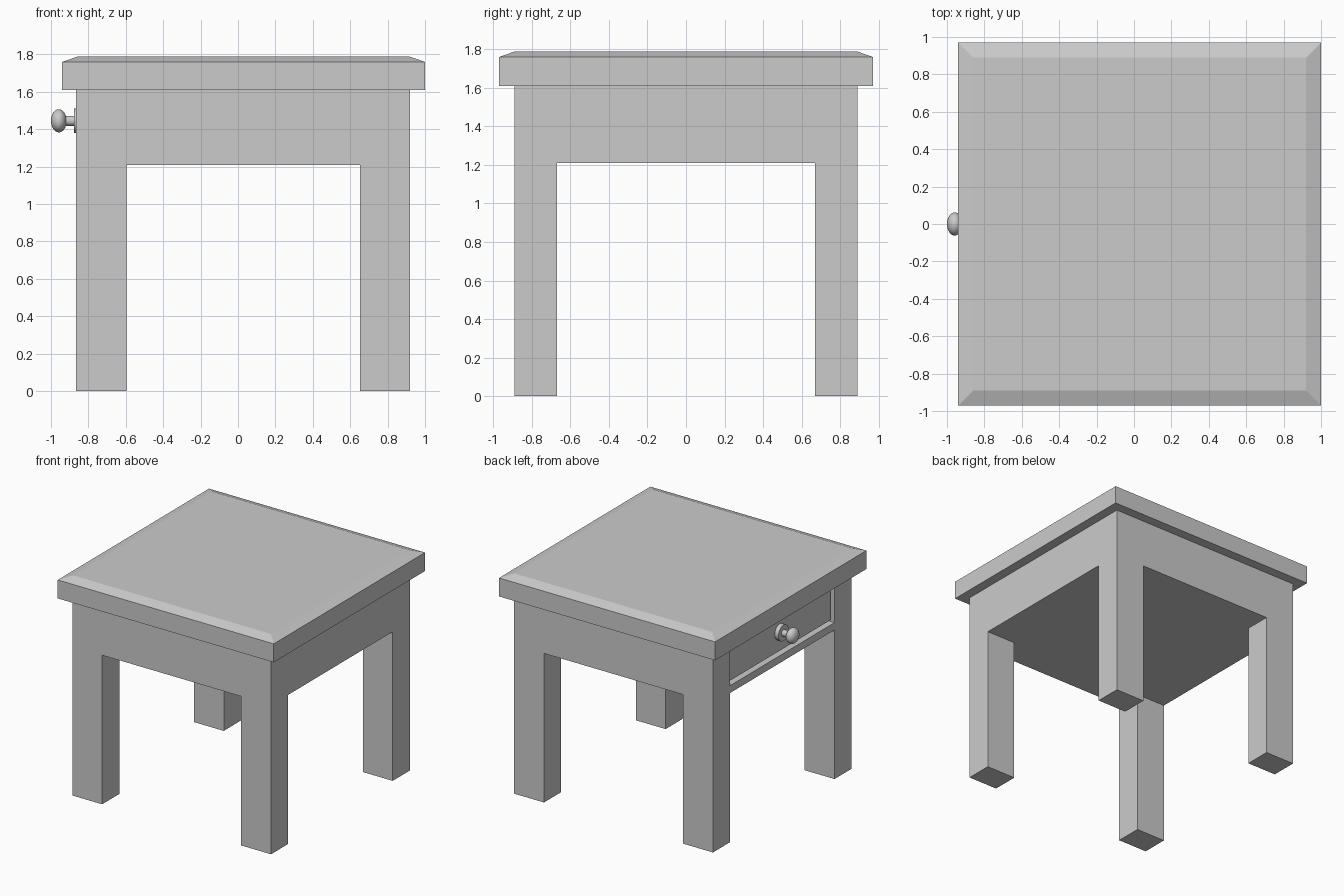
import bpy, bmesh, math
from mathutils import Vector

if "Cube" in bpy.data.objects:
    bpy.data.objects.remove(bpy.data.objects["Cube"])


def finish(bm, name):
    bmesh.ops.recalc_face_normals(bm, faces=bm.faces)
    mesh = bpy.data.meshes.new(name)
    bm.to_mesh(mesh)
    bm.free()
    ob = bpy.data.objects.new(name, mesh)
    bpy.context.collection.objects.link(ob)
    return ob


def box(name, lo, hi):
    bm = bmesh.new()
    bmesh.ops.create_cube(bm, size=1)
    for v in bm.verts:
        v.co = Vector([(a + b) / 2 + c * (b - a) for a, b, c in zip(lo, hi, v.co)])
    return bm


# Frame: four legs, apron and drawer opening as one skin over filled grid cells
cuts = ([-.865, -.81, -.597, .652, .92],
        [-.89, -.67, .67, .89],
        [0, 1.21, 1.27, 1.61])


def filled(c):
    i, j, k = c
    if not (0 <= i < 4 and 0 <= j < 3 and 0 <= k < 3):
        return False
    if k == 0:
        return i != 2 and j != 1
    return not (k == 2 and i == 0 and j == 1)


bm = bmesh.new()
for cell in [(i, j, k) for i in range(4) for j in range(3) for k in range(3)]:
    if not filled(cell):
        continue
    for axis in range(3):
        for side in (0, 1):
            near = list(cell)
            near[axis] += 2 * side - 1
            if filled(near):
                continue
            u, w = [a for a in range(3) if a != axis]
            quad = []
            for du, dw in ((0, 0), (1, 0), (1, 1), (0, 1)):
                n = list(cell)
                n[axis] += side
                n[u] += du
                n[w] += dw
                quad.append(bm.verts.new([cuts[a][n[a]] for a in range(3)]))
            bm.faces.new(quad)
bmesh.ops.remove_doubles(bm, verts=bm.verts, dist=1e-4)
bmesh.ops.recalc_face_normals(bm, faces=bm.faces)
bmesh.ops.dissolve_limit(bm, angle_limit=.01, verts=bm.verts, edges=bm.edges)
finish(bm, "table_frame")

# Table top with a shallow sloped border
bm = box("", (-.94, -.97, 1.61), (1.0, .97, 1.76))
top = max(bm.faces, key=lambda f: f.calc_center_median().z)
bmesh.ops.inset_region(bm, faces=[top], thickness=.08, use_even_offset=True)
for v in top.verts:
    v.co.z = 1.788
finish(bm, "table_top")

# Drawer front, set back slightly inside its opening
finish(box("", (-.842, -.648, 1.292), (-.81, .648, 1.6)), "drawer_front")

# Drawer knob: backplate, stem and flattened ball turned around the x axis
profile = [(-.84, 0), (-.84, .065), (-.876, .065), (-.876, .027), (-.921, .027)]
start = math.radians(25)
for s in range(11):
    a = start + (math.pi - start) * s / 10
    profile.append((-.958 + .042 * math.cos(a), .062 * math.sin(a)))
bm = bmesh.new()
verts = [bm.verts.new((x, 0, r)) for x, r in profile]
edges = [bm.edges.new(p) for p in zip(verts, verts[1:])]
bmesh.ops.spin(bm, geom=verts + edges, cent=(0, 0, 0), axis=(1, 0, 0),
               angle=math.tau, steps=32, use_merge=True)
bmesh.ops.remove_doubles(bm, verts=bm.verts, dist=1e-4)
knob = finish(bm, "drawer_knob")
knob.location.z = 1.445
bpy.context.view_layer.objects.active = knob
knob.select_set(True)
bpy.ops.object.shade_smooth_by_angle(angle=math.radians(35))
